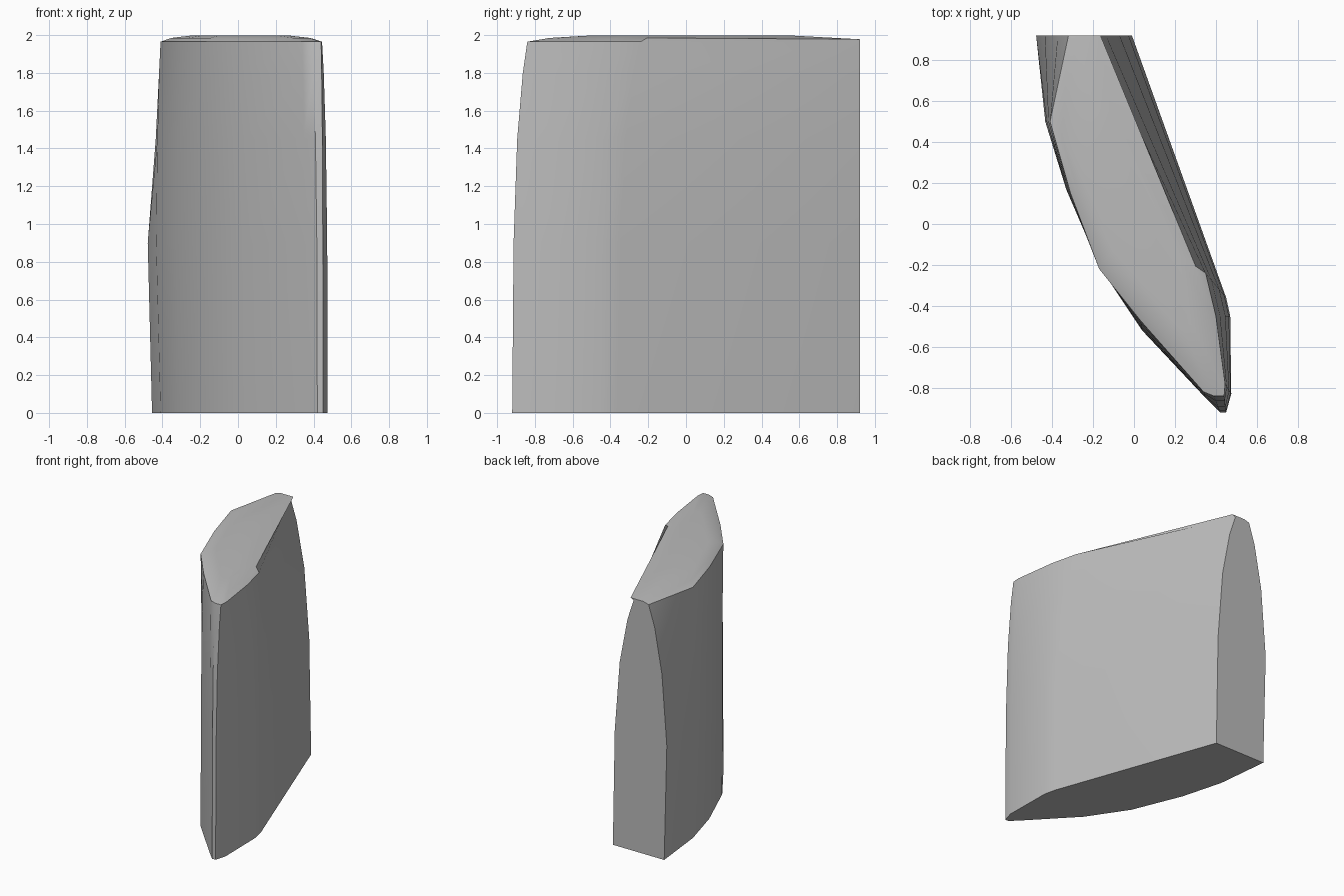
import bpy, bmesh, math
from mathutils import Vector

cube = bpy.data.objects.get("Cube")
if cube:
    bpy.data.objects.remove(cube, do_unlink=True)

# Plan outlines of the foot and the shoulder, matched point for point
foot = [(-.455, .92), (-.41, .5), (-.32, .17), (-.16, -.22), (.04, -.52), (.35, -.85),
        (.42, -.92), (.45, -.92), (.475, -.83), (.47, -.45), (.45, -.36), (-.01, .92)]
shoulder = [(-.32, .92), (-.41, .5), (-.31, .15), (-.17, -.22), (.03, -.47), (.34, -.82),
            (.39, -.84), (.44, -.84), (.445, -.78), (.4, -.45), (.35, -.24), (-.19, .92)]

# Height, blend from foot to shoulder, and bulge of the rear side
levels = [(0, 0, 0), (.9, .09, .035), (1.45, .33, .025), (1.8, .7, .012), (1.965, 1, 0)]


def add_ring(bm, height, blend, bulge):
    ring = []
    for index, (a, b) in enumerate(zip(foot, shoulder)):
        p = Vector(a).lerp(Vector(b), blend)
        if index < 3:
            p.x -= bulge * (1 - index / 3)
        ring.append(bm.verts.new((p.x, p.y, height)))
    return ring


def bridge(bm, lower, upper):
    count = len(lower)
    for i in range(count):
        j = (i + 1) % count
        bm.faces.new((lower[i], lower[j], upper[j], upper[i]))


# Slanted slab: lofted sides with a gently crowned top
bm = bmesh.new()
rings = [add_ring(bm, *level) for level in levels]
for scale, height in ((.86, 1.985), (.6, 1.998)):
    rings.append([bm.verts.new((v.co.x * scale, v.co.y * scale, height)) for v in rings[4]])
for lower, upper in zip(rings, rings[1:]):
    bridge(bm, lower, upper)
bm.faces.new(rings[0][::-1])
bm.faces.new(rings[-1])

# Square off the crown at the flat rear face
for v in rings[5]:
    if v.co.y > .7:
        v.co.y = .92
        v.co.z = 1.978
bmesh.ops.recalc_face_normals(bm, faces=bm.faces[:])

mesh = bpy.data.meshes.new("slab")
bm.to_mesh(mesh)
bm.free()
slab = bpy.data.objects.new("slab", mesh)
bpy.context.collection.objects.link(slab)

# Plain grey material
grey = bpy.data.materials.new("plain grey")
grey.use_nodes = True
colour = (.5, .5, .5, 1)
grey.diffuse_color = colour
grey.node_tree.nodes["Principled BSDF"].inputs["Base Color"].default_value = colour
mesh.materials.append(grey)

# Smooth sides with crisp rear, base and rim edges
bpy.ops.object.select_all(action="DESELECT")
slab.select_set(True)
bpy.context.view_layer.objects.active = slab
bpy.ops.object.shade_smooth_by_angle(angle=math.radians(35))
